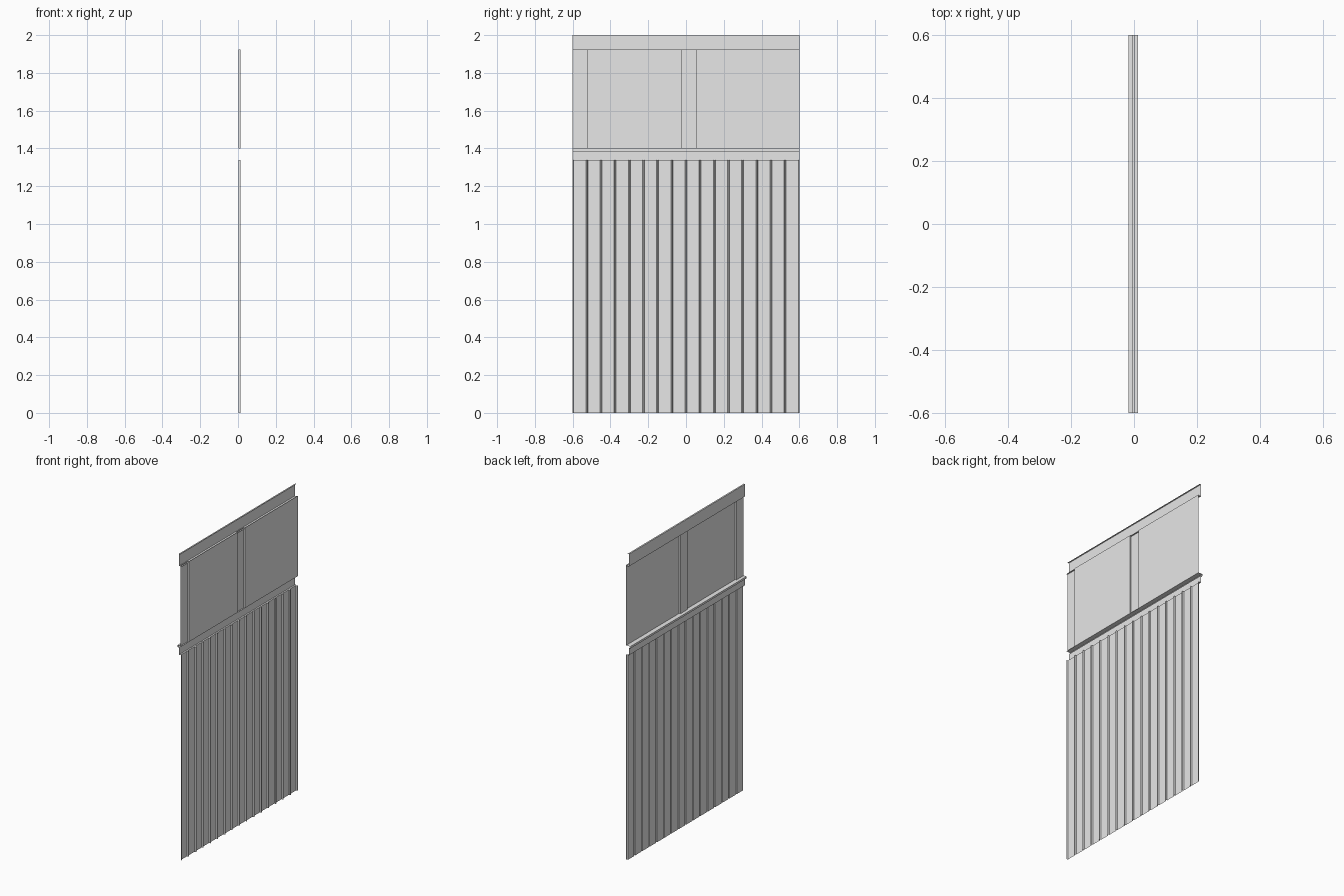
import bpy

cube = bpy.data.objects.get("Cube")
if cube:
    bpy.data.objects.remove(cube, do_unlink=True)

HALF = 0.6        # half the wall length along y
FACE = 0.003      # plane of boards and stiles
BACK = 0.012      # plane of recessed panels and grooves
RAIL = -0.007     # front plane of the rails
NOSE = -0.018     # front edge of the rail cap

paint = bpy.data.materials.new("light_grey_paint")
paint.use_nodes = True
paint.diffuse_color = (0.8, 0.8, 0.8, 1)
paint.node_tree.nodes["Principled BSDF"].inputs["Base Color"].default_value = (0.8, 0.8, 0.8, 1)


def sheet(name, start, end, flip=False):
    """Open sheet spanned between two matching paths."""
    n = len(start)
    faces = [(i, i + 1, n + i + 1, n + i) for i in range(n - 1)]
    if flip:
        faces = [f[::-1] for f in faces]
    mesh = bpy.data.meshes.new(name)
    mesh.from_pydata(start + end, [], faces)
    mesh.materials.append(paint)
    obj = bpy.data.objects.new(name, mesh)
    bpy.context.collection.objects.link(obj)
    return obj


def upright(name, plan, z0, z1):
    """Raise a plan path (x, y) from z0 to z1."""
    return sheet(name, [(x, y, z0) for x, y in plan],
                 [(x, y, z1) for x, y in plan], flip=True)


def rail(name, profile):
    """Run a side profile (x, z) along the wall."""
    return sheet(name, [(x, -HALF, z) for x, z in profile],
                 [(x, HALF, z) for x, z in profile])


# Grooved boards of the lower wall, with half grooves at both ends
boards = 16
pitch = 2 * HALF / boards
outer, inner = 0.005, 0.003
plan = []
for i in range(boards + 1):
    y = -HALF + i * pitch
    if i > 0:
        plan += [(FACE, y - outer), (BACK, y - inner)]
    else:
        plan.append((BACK, y))
    if i < boards:
        plan += [(BACK, y + inner), (FACE, y + outer)]
    else:
        plan.append((BACK, y))
upright("lower_boards", plan, 0, 1.34)

# Upper wall: raised stiles with recessed panels between
plan = []
for y0, y1 in ((-HALF, -0.525), (-0.022, 0.053)):
    if plan:
        plan.append((BACK, y0))
    plan += [(FACE, y0), (FACE, y1), (BACK, y1)]
plan.append((BACK, HALF))
upright("upper_panels_and_stiles", plan, 1.40, 1.925)

# Chair rail: ledge, apron and projecting cap
rail("chair_rail", [(FACE, 1.34), (RAIL, 1.34), (RAIL, 1.387),
                    (NOSE, 1.387), (NOSE, 1.40), (BACK, 1.40)])

# Top rail with a flange turned back to the wall
rail("top_rail", [(BACK, 1.92), (RAIL, 1.92), (RAIL, 2.0), (FACE, 2.0)])
